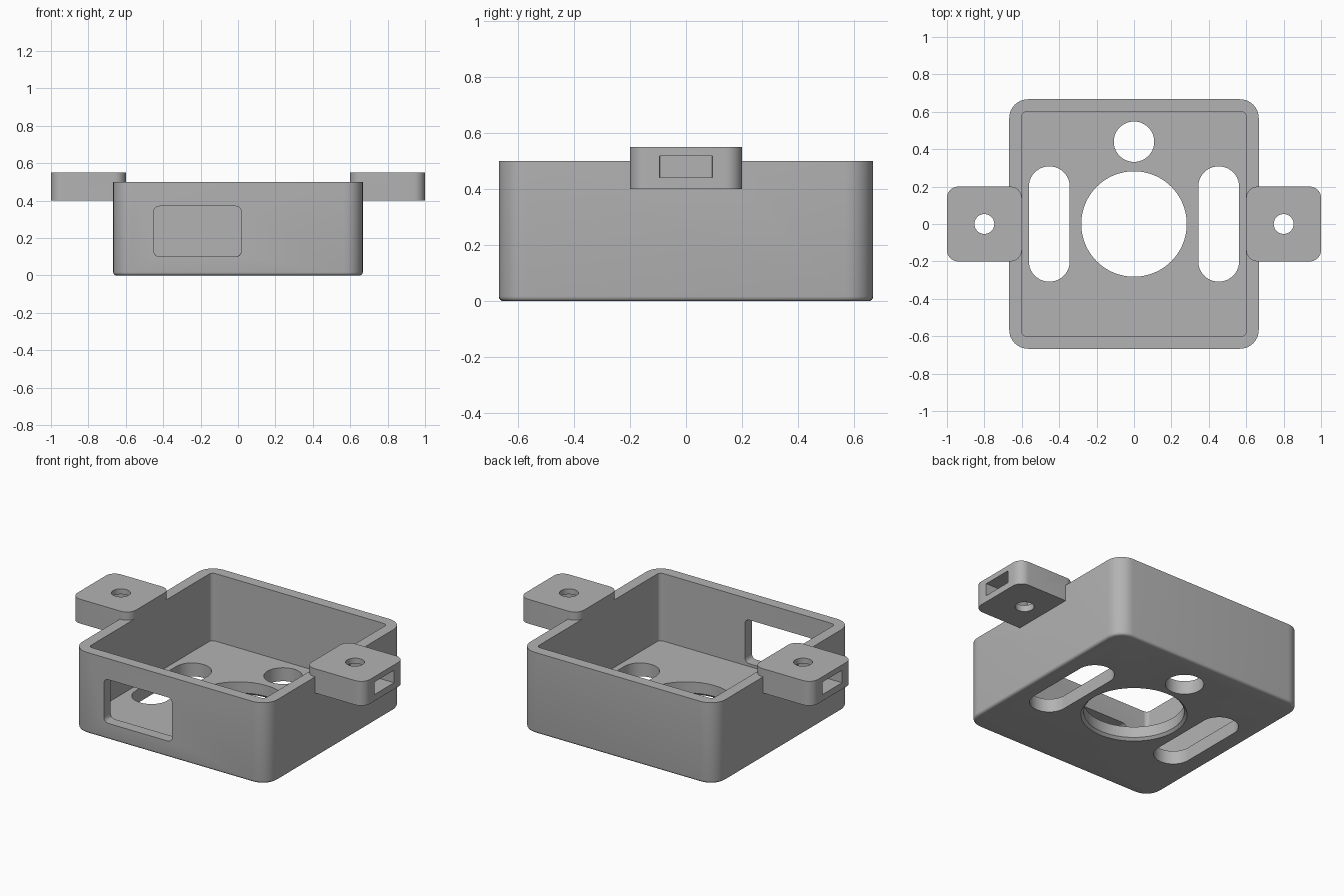
import bpy, bmesh, math
from mathutils import Matrix

if "Cube" in bpy.data.objects:
    bpy.data.objects.remove(bpy.data.objects["Cube"], do_unlink=True)

grey = bpy.data.materials.new("plain grey")
grey.use_nodes = True
COLOUR = (0.45, 0.45, 0.45, 1)
grey.diffuse_color = COLOUR
grey.node_tree.nodes["Principled BSDF"].inputs["Base Color"].default_value = COLOUR

X_AXIS = Matrix.Rotation(math.pi / 2, 4, 'X')


def rounded_prism(name, u, v, w, radius, steps=8, turn=None, fillet=0):
    """Rounded rectangle over ranges u and v, extruded over range w."""
    bm = bmesh.new()
    corners = [(u[1], v[1], -1, -1), (u[0], v[1], 1, -1),
               (u[0], v[0], 1, 1), (u[1], v[0], -1, 1)]
    ring = []
    for i, (cx, cy, sx, sy) in enumerate(corners):
        for k in range(steps + 1):
            a = math.pi / 2 * (i + k / steps)
            ring.append(bm.verts.new((cx + sx * radius + radius * math.cos(a),
                                      cy + sy * radius + radius * math.sin(a), w[0])))
    bmesh.ops.remove_doubles(bm, verts=bm.verts, dist=1e-5)
    base = bm.faces.new([p for p in ring if p.is_valid])
    rim = list(base.edges)
    top = bmesh.ops.extrude_face_region(bm, geom=[base], use_keep_orig=True)["geom"]
    bmesh.ops.translate(bm, vec=(0, 0, w[1] - w[0]),
                        verts=[g for g in top if isinstance(g, bmesh.types.BMVert)])
    if fillet:
        bmesh.ops.bevel(bm, geom=rim, offset=fillet, segments=4, profile=0.5, affect='EDGES')
    return finish(name, bm, turn)


def cylinder(name, x, y, z, bottom_radius, top_radius):
    bm = bmesh.new()
    bmesh.ops.create_cone(bm, cap_ends=True, segments=64, radius1=bottom_radius,
                          radius2=top_radius, depth=z[1] - z[0],
                          matrix=Matrix.Translation((x, y, sum(z) / 2)))
    return finish(name, bm)


def finish(name, bm, turn=None):
    if turn:
        bm.transform(turn)
    bmesh.ops.recalc_face_normals(bm, faces=bm.faces)
    mesh = bpy.data.meshes.new(name)
    bm.to_mesh(mesh)
    bm.free()
    mesh.materials.append(grey)
    ob = bpy.data.objects.new(name, mesh)
    bpy.context.collection.objects.link(ob)
    return ob


def combine(target, other, operation):
    mod = target.modifiers.new(other.name, 'BOOLEAN')
    mod.object, mod.operation, mod.solver = other, operation, 'EXACT'
    bpy.context.view_layer.objects.active = target
    bpy.ops.object.modifier_apply(modifier=mod.name)
    bpy.data.objects.remove(other, do_unlink=True)


WALL, INNER, FLOOR = 0.667, 0.6, 0.083
THROUGH = (-0.1, 0.3)

# Open box with a filleted base
housing = rounded_prism("housing", (-WALL, WALL), (-WALL, WALL), (0, 0.5), 0.1, fillet=0.0167)
cavity = rounded_prism("cavity", (-INNER, INNER), (-INNER, INNER), (FLOOR, 0.7), 0.025)
combine(housing, cavity, 'DIFFERENCE')

# Mounting tabs with a screw hole and a nut slot
for s in (-1, 1):
    tab = rounded_prism("tab", sorted((s * 0.6, s)), (-0.2, 0.2), (0.4, 0.55), 0.06)
    combine(tab, cylinder("screw_hole", s * 0.8, 0, (0.3, 0.7), 0.053, 0.053), 'DIFFERENCE')
    slot = rounded_prism("nut_slot", sorted((s * 0.7, s * 1.1)), (-0.095, 0.095),
                         (0.44, 0.517), 0.002, steps=1)
    combine(tab, slot, 'DIFFERENCE')
    combine(housing, tab, 'UNION')

# Floor openings: centre hole with chamfered underside, small hole, two long slots
combine(housing, cylinder("centre_hole", 0, 0, THROUGH, 0.282, 0.282), 'DIFFERENCE')
combine(housing, cylinder("chamfer", 0, 0, (-0.015, 0.015), 0.312, 0.282), 'DIFFERENCE')
combine(housing, cylinder("small_hole", 0, 0.44, THROUGH, 0.108, 0.108), 'DIFFERENCE')
for s in (-1, 1):
    long_slot = rounded_prism("long_slot", (s * 0.453 - 0.109, s * 0.453 + 0.109),
                              (-0.308, 0.308), THROUGH, 0.108, steps=16)
    combine(housing, long_slot, 'DIFFERENCE')

# Front window
window = rounded_prism("window", (-0.45, 0.017), (0.1, 0.37), (0.63 - 0.02, 0.8), 0.03, turn=X_AXIS)
combine(housing, rounded_prism("window_inner", (-0.45, 0.017), (0.1, 0.37), (0.5, 0.65),
                               0.03, turn=X_AXIS), 'DIFFERENCE')
combine(housing, window, 'DIFFERENCE')

bpy.ops.object.select_all(action='DESELECT')
housing.select_set(True)
bpy.context.view_layer.objects.active = housing
bpy.ops.object.shade_smooth_by_angle(angle=math.radians(30))
